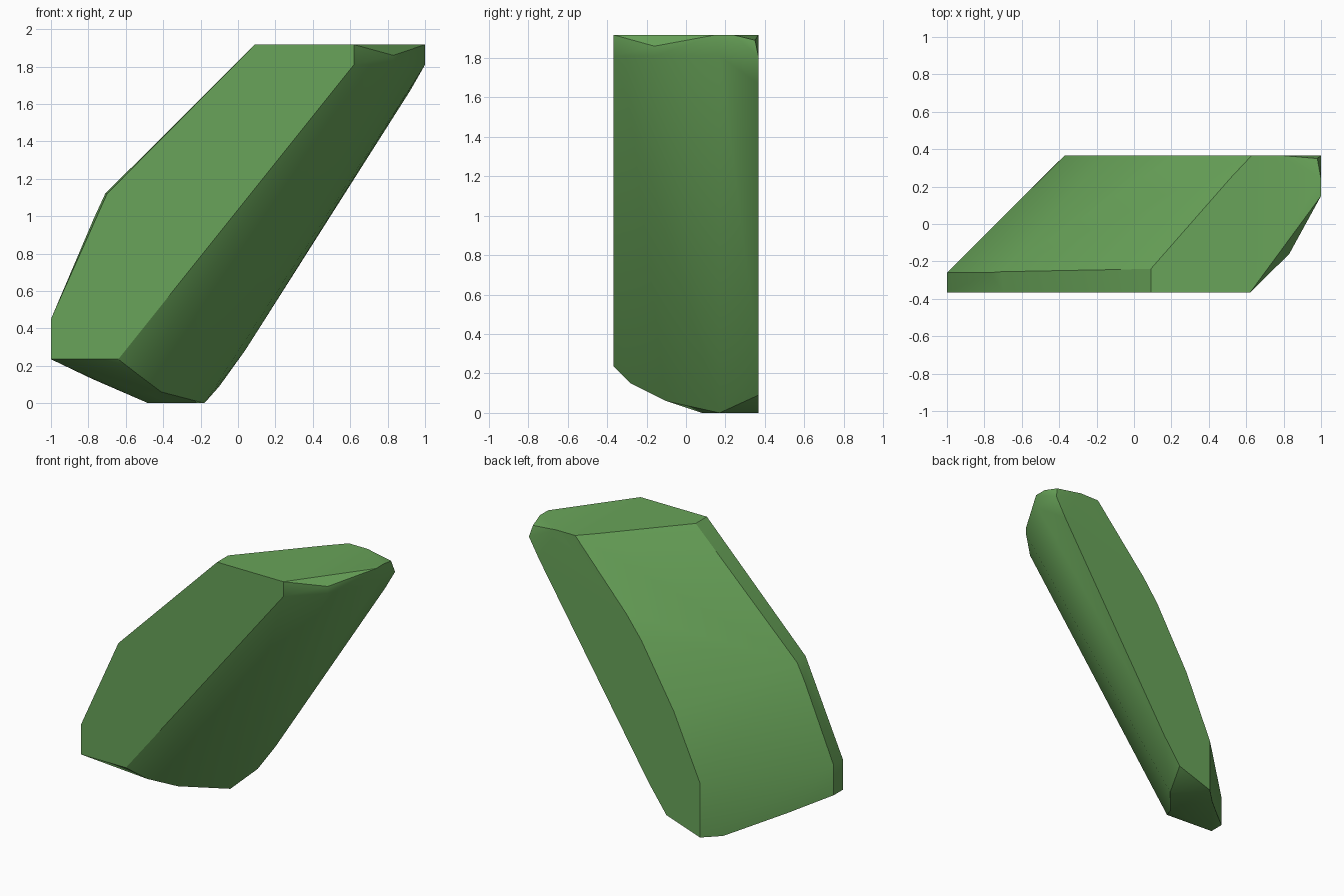
import bpy, bmesh, math

cube = bpy.data.objects.get("Cube")
if cube:
    bpy.data.objects.remove(cube, do_unlink=True)

# One flat green for the whole body
green = bpy.data.materials.new("leaf green")
green.use_nodes = True
colour = (0.14, 0.37, 0.10, 1)
green.diffuse_color = colour
green.node_tree.nodes["Principled BSDF"].inputs["Base Color"].default_value = colour

HALF = 0.367   # half thickness
TOP = 1.917

# Front and back outlines (x, z)
front = [(-1, .235), (-.64, .235), (.62, 1.81), (.62, TOP), (.09, TOP),
         (-.70, 1.12), (-1, .45)]
back = [(-.37, 0), (-.10, .09), (.04, .285), (.92, 1.67), (1, 1.81), (.78, TOP),
        (.63, TOP), (.22, 1.46), (.10, 1.30), (-.16, .855), (-.37, .39)]

# Chamfers between the outlines (x, y, z)
shoulder = [(.09, -.24, TOP), (-.71, -.255, 1.12), (-.77, -.26, .99),
            (-1, -.26, .45), (-1, -.26, .235), (.52, .25, TOP)]
crown = [(.83, -.16, 1.86), (.83, -.16, 1.81), (1, .15, TOP), (1, .17, 1.81),
         (1, .24, TOP), (.98, .35, 1.89)]
underside = [(-.88, -.14, .18), (-.78, -.04, .13), (-.48, .26, 0), (-.35, .08, 0),
             (-.18, .17, 0), (-.41, -.10, .06), (-.53, -.28, .15)]

points = [(x, -HALF, z) for x, z in front] + [(x, HALF, z) for x, z in back]
points += shoulder + crown + underside

# Skin the cut stone with its convex hull, then merge coplanar faces
bm = bmesh.new()
for p in points:
    bm.verts.new(p)
hull = bmesh.ops.convex_hull(bm, input=bm.verts[:])
loose = {g for g in hull["geom_interior"] + hull["geom_unused"]
         if isinstance(g, bmesh.types.BMVert)}
bmesh.ops.delete(bm, geom=list(loose), context='VERTS')
bmesh.ops.dissolve_limit(bm, angle_limit=math.radians(1),
                         verts=bm.verts[:], edges=bm.edges[:])
bmesh.ops.recalc_face_normals(bm, faces=bm.faces[:])
mesh = bpy.data.meshes.new("faceted_body")
bm.to_mesh(mesh)
bm.free()
mesh.materials.append(green)

body = bpy.data.objects.new("faceted_body", mesh)
bpy.context.collection.objects.link(body)
bpy.ops.object.select_all(action='DESELECT')
body.select_set(True)
bpy.context.view_layer.objects.active = body
bpy.ops.object.shade_smooth_by_angle(angle=math.radians(30))
